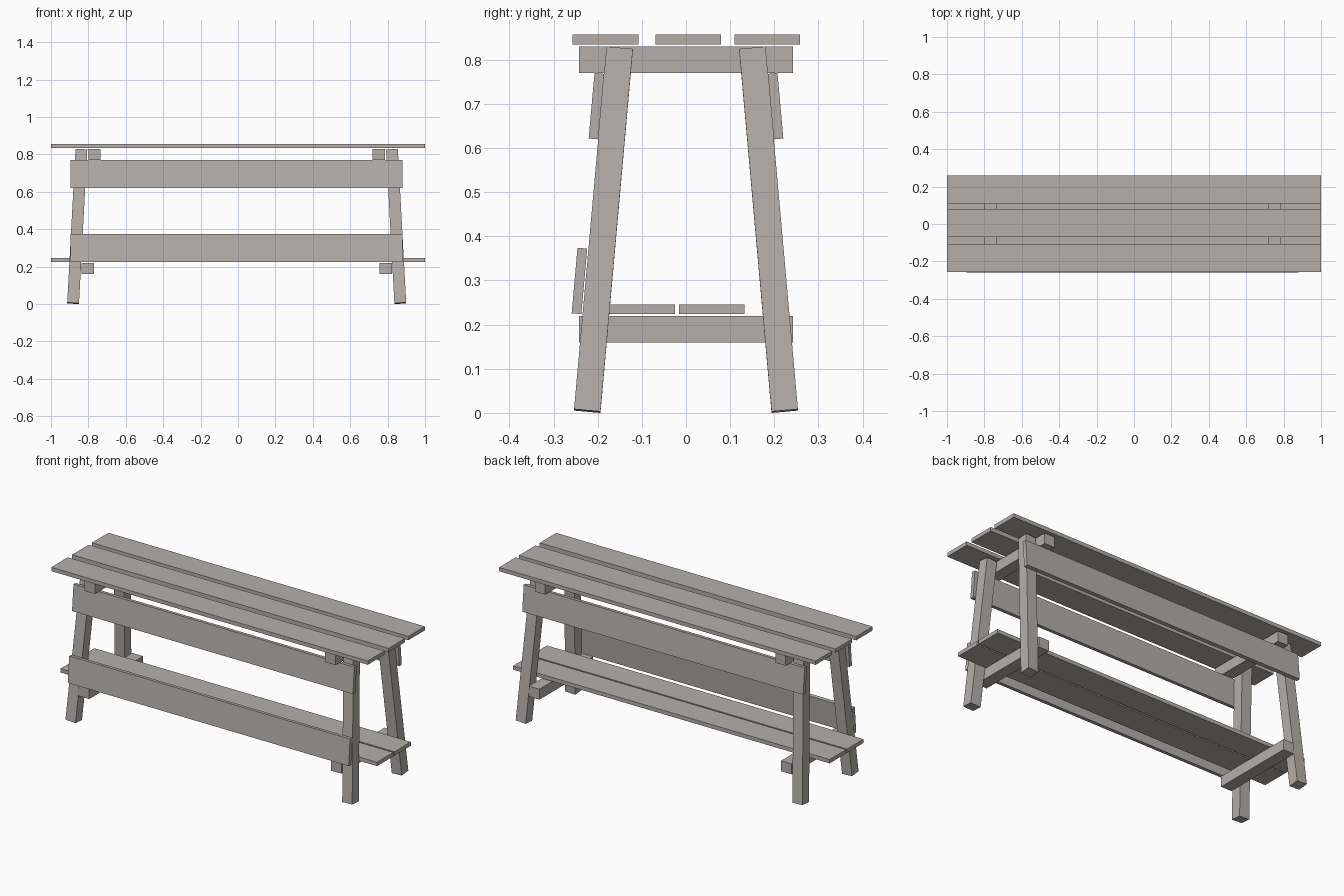
import bpy
import math
from mathutils import Matrix, Euler

if "Cube" in bpy.data.objects:
    bpy.data.objects.remove(bpy.data.objects["Cube"])

wood = bpy.data.materials.new("weathered grey wood")
wood.diffuse_color = (0.46, 0.43, 0.40, 1)
wood.use_nodes = True
wood.node_tree.nodes["Principled BSDF"].inputs["Base Color"].default_value = wood.diffuse_color


def board(name, size, centre, rx=0.0, ry=0.0):
    """Box with real dimensions, tilted about x then y (degrees)."""
    bpy.ops.mesh.primitive_cube_add(size=1)
    ob = bpy.context.object
    ob.name = ob.data.name = name
    rot = Euler((math.radians(rx), math.radians(ry), 0)).to_matrix().to_4x4()
    ob.data.transform(rot @ Matrix.Diagonal((*size, 1)))
    ob.location = centre
    ob.data.materials.append(wood)
    return ob


MID = -0.007      # the frame sits slightly left of the planks
SPLAY_Y = 5.1     # leg splay front to back
SPLAY_X = 3.1     # leg splay sideways

# table top planks
for i, y in enumerate((-0.1825, 0.005, 0.184)):
    board(f"top_plank_{i + 1}", (2.0, 0.149, 0.022), (0, y, 0.846))

# lower shelf planks
for i, y in enumerate((-0.099, 0.058)):
    board(f"shelf_plank_{i + 1}", (2.0, 0.148, 0.022), (0, y, 0.235))

for sx, side in ((-1, "left"), (1, "right")):
    # splayed legs
    for sy, end in ((-1, "front"), (1, "back")):
        board(f"{end}_{side}_leg", (0.063, 0.06, 0.826),
              (MID + sx * 0.8525, sy * 0.187, 0.415),
              sy * SPLAY_Y, -sx * SPLAY_X)
    # cross beams under the top and under the shelf
    board(f"{side}_top_beam", (0.066, 0.485, 0.06),
          (MID + sx * 0.760, 0, 0.80))
    board(f"{side}_shelf_beam", (0.067, 0.485, 0.06),
          (MID + sx * 0.797, 0, 0.19))

# long rails lying against the outer faces of the legs
for name, sy, y, z in (("front_upper_rail", -1, 0.203, 0.695),
                       ("back_upper_rail", 1, 0.203, 0.695),
                       ("front_lower_rail", -1, 0.2415, 0.299)):
    board(name, (1.775, 0.022, 0.149), (MID, sy * y, z), sy * SPLAY_Y)
